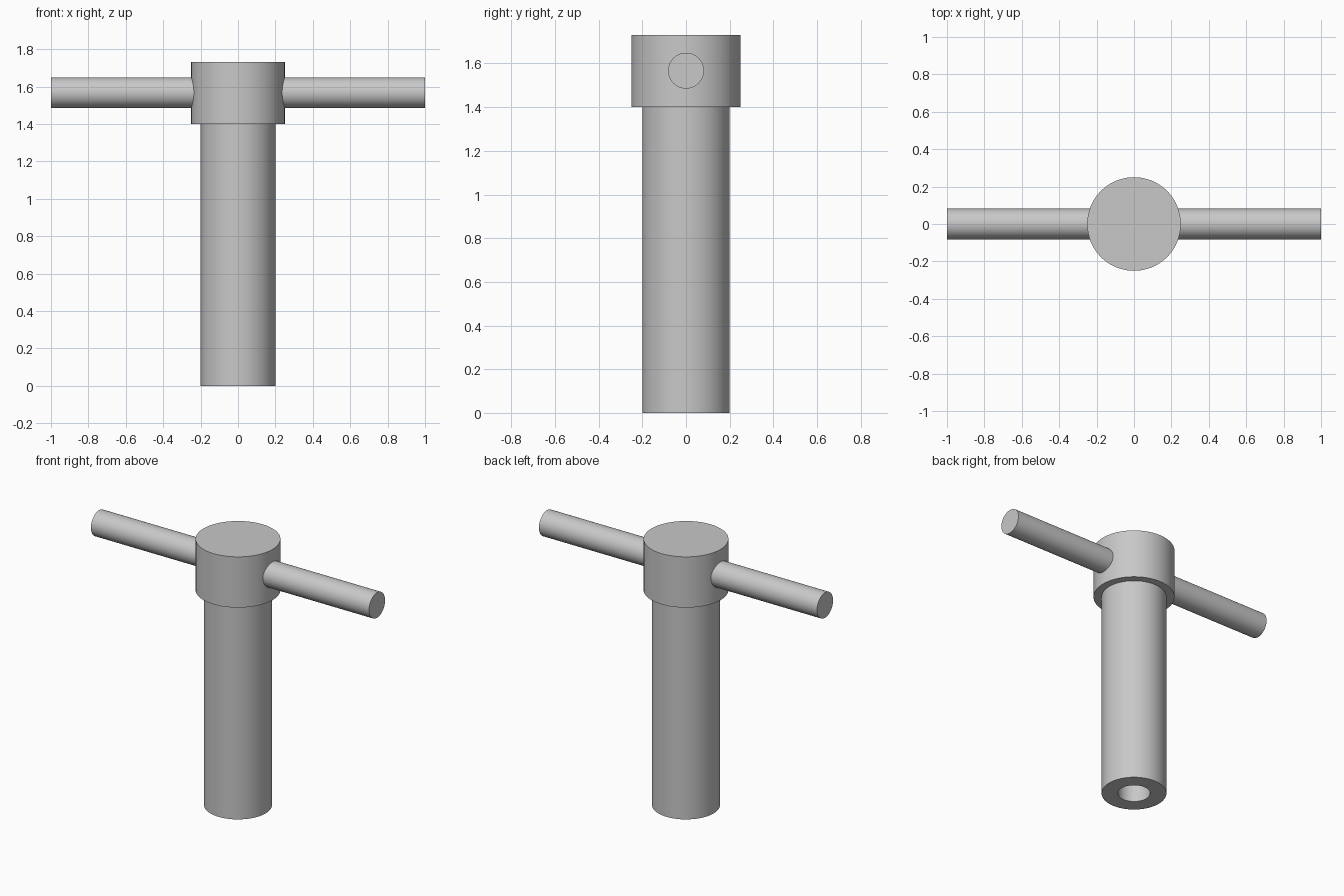
import bpy
import bmesh
from math import pi, radians
from mathutils import Matrix, Vector

if "Cube" in bpy.data.objects:
    bpy.data.objects.remove(bpy.data.objects["Cube"], do_unlink=True)

SEGMENTS = 96

steel = bpy.data.materials.new("plain grey steel")
steel.use_nodes = True
colour = (0.58, 0.58, 0.58, 1)
steel.diffuse_color = colour
steel.node_tree.nodes["Principled BSDF"].inputs["Base Color"].default_value = colour


def lathe(name, profile, turn=Matrix()):
    """Spin a (radius, height) profile around z, then apply a rotation."""
    bm = bmesh.new()
    verts = [bm.verts.new((r, 0, z)) for r, z in profile]
    edges = [bm.edges.new(pair) for pair in zip(verts, verts[1:])]
    bmesh.ops.spin(bm, geom=verts + edges, cent=(0, 0, 0), axis=(0, 0, 1),
                   angle=2 * pi, steps=SEGMENTS, dvec=Vector())
    bmesh.ops.remove_doubles(bm, verts=bm.verts, dist=0.0001)
    bmesh.ops.recalc_face_normals(bm, faces=bm.faces)
    bm.transform(turn)
    mesh = bpy.data.meshes.new(name)
    bm.to_mesh(mesh)
    bm.free()
    mesh.materials.append(steel)
    obj = bpy.data.objects.new(name, mesh)
    bpy.context.collection.objects.link(obj)
    bpy.ops.object.select_all(action="DESELECT")
    obj.select_set(True)
    bpy.context.view_layer.objects.active = obj
    bpy.ops.object.shade_smooth_by_angle(angle=radians(30))
    return obj


# Stem and wider head in one piece, with a blind bore in the foot
bore, stem, head = 0.1, 0.2, 0.25
lathe("stem_and_head", [
    (0, 0.8), (bore, 0.8), (bore, 0), (stem, 0),
    (stem, 1.4), (head, 1.4), (head, 1.73), (0, 1.73),
])

# Straight cross bar through the head
bar = 0.082
handle = lathe("cross_bar", [(0, -1), (bar, -1), (bar, 1), (0, 1)],
               Matrix.Rotation(pi / 2, 4, "Y"))
handle.location.z = 1.567
